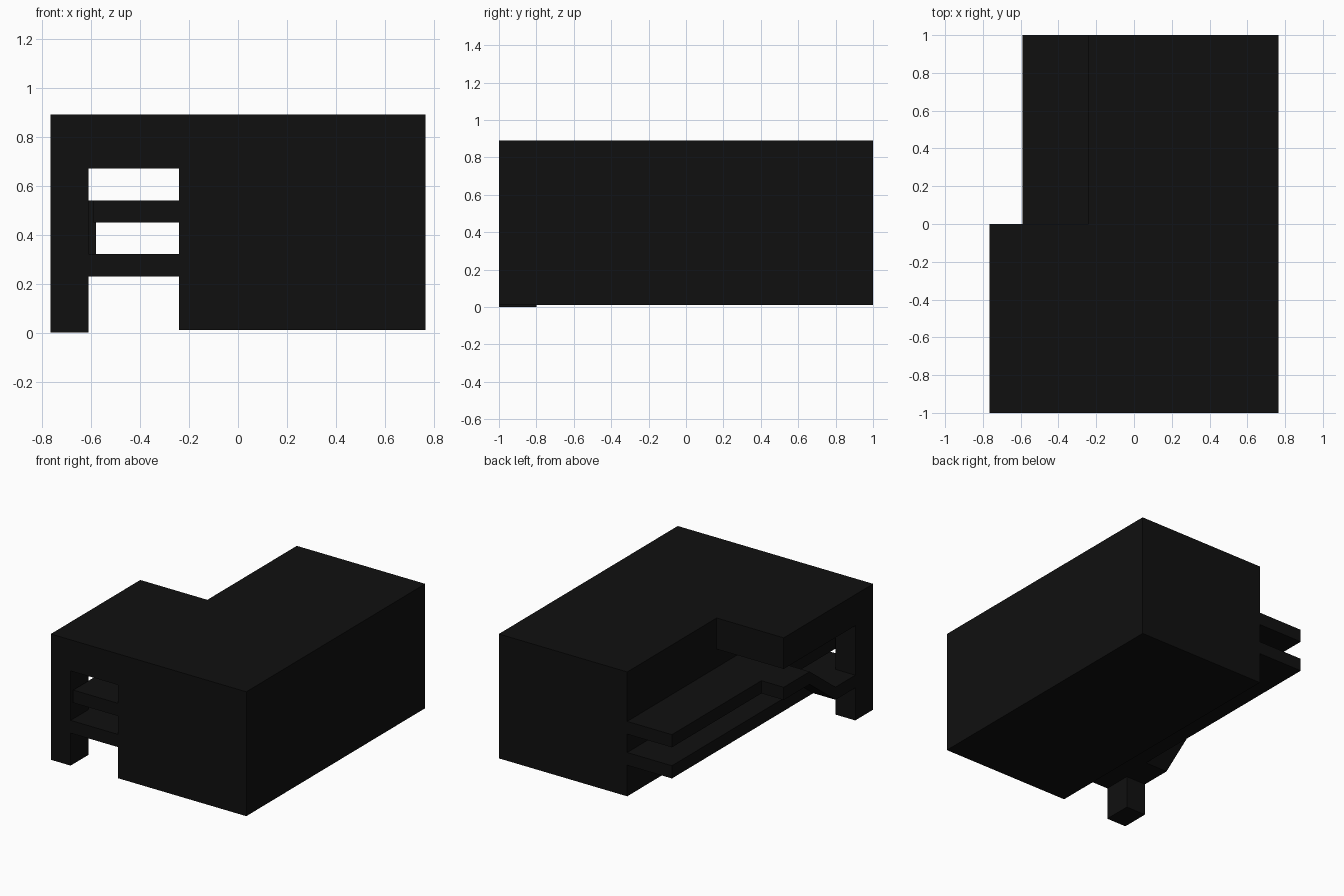
import bpy
import bmesh
from mathutils import Vector

if "Cube" in bpy.data.objects:
    bpy.data.objects.remove(bpy.data.objects["Cube"])

black = bpy.data.materials.new("black")
black.diffuse_color = (0.005, 0.005, 0.005, 1)
black.use_nodes = True
black.node_tree.nodes["Principled BSDF"].inputs["Base Color"].default_value = black.diffuse_color


def prism(name, outline, offset):
    """Extrude a closed 3D outline along an offset vector."""
    bm = bmesh.new()
    face = bm.faces.new([bm.verts.new(p) for p in outline])
    ext = bmesh.ops.extrude_face_region(bm, geom=[face], use_keep_orig=True)
    verts = [g for g in ext["geom"] if isinstance(g, bmesh.types.BMVert)]
    bmesh.ops.translate(bm, verts=verts, vec=Vector(offset))
    bmesh.ops.recalc_face_normals(bm, faces=bm.faces[:])
    mesh = bpy.data.meshes.new(name)
    bm.to_mesh(mesh)
    bm.free()
    mesh.materials.append(black)
    obj = bpy.data.objects.new(name, mesh)
    bpy.context.collection.objects.link(obj)
    return obj


def slab(name, plan, z0, z1):
    return prism(name, [(x, y, z0) for x, y in plan], (0, 0, z1 - z0))


L, R, WALL, EDGE = -0.765, 0.765, -0.24, -0.59

# Main building volume
slab("main_block", [(WALL, -1), (R, -1), (R, 1), (WALL, 1)], 0.01, 0.89)

# Roof overhang and its corner post
slab("roof_overhang", [(L, -1), (WALL, -1), (WALL, 0), (L, 0)], 0.67, 0.89)
slab("corner_post", [(L, -1), (-0.61, -1), (-0.61, -0.8), (L, -0.8)], 0.0, 0.67)

# Walkways: the lower one has a front landing, the upper one a mid landing
slab("lower_walkway", [(L, -1), (WALL, -1), (WALL, 1), (EDGE, 1),
                       (EDGE, -0.58), (L, -0.58)], 0.23, 0.32)
slab("upper_walkway", [(EDGE, -1), (WALL, -1), (WALL, 1), (EDGE, 1),
                       (EDGE, 0), (L, 0), (L, -0.29), (EDGE, -0.29)], 0.45, 0.54)

# Sloping ramp joining the two landings
prism("ramp", [(L, -0.58, 0.23), (L, -0.29, 0.45), (L, -0.29, 0.54),
               (L, -0.58, 0.32)], (0.185, 0, 0))
